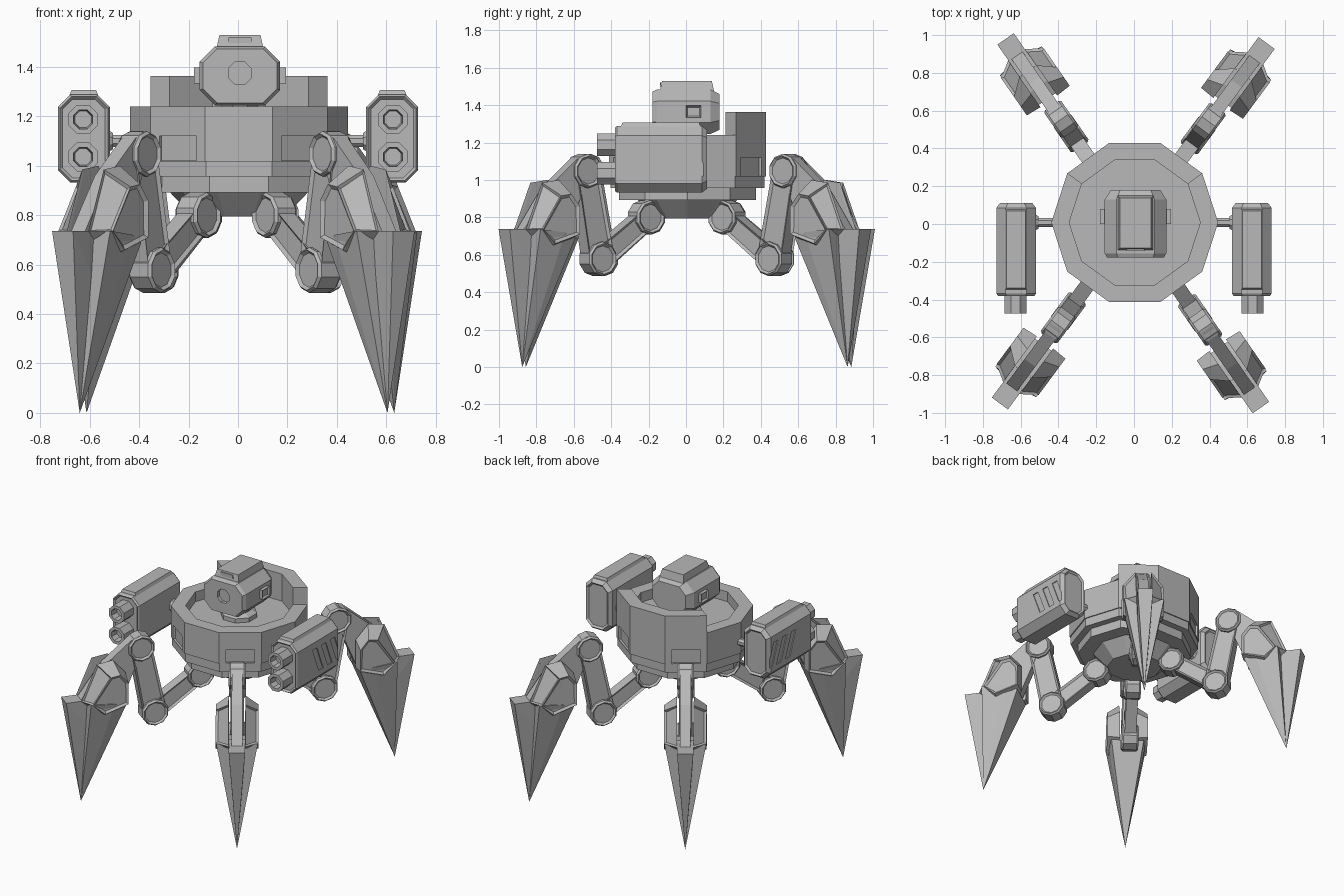
import bpy, bmesh
from math import cos, sin, pi, radians
from mathutils import Matrix, Vector

if "Cube" in bpy.data.objects:
    bpy.data.objects.remove(bpy.data.objects["Cube"])

GREY = (0.48, 0.48, 0.48, 1)
mat = bpy.data.materials.new("plain_grey")
mat.use_nodes = True
mat.diffuse_color = GREY
mat.node_tree.nodes["Principled BSDF"].inputs["Base Color"].default_value = GREY
ID = Matrix.Identity(4)


def finish(name, bm, matrix):
    bmesh.ops.recalc_face_normals(bm, faces=bm.faces)
    mesh = bpy.data.meshes.new(name)
    bm.to_mesh(mesh)
    bm.free()
    mesh.materials.append(mat)
    ob = bpy.data.objects.new(name, mesh)
    bpy.context.collection.objects.link(ob)
    ob.matrix_world = matrix
    return ob


def loft(name, sections, matrix=ID, inset=(0, 0), panels=()):
    """Skin matching outlines; recess panels into the end caps or numbered side faces."""
    bm = bmesh.new()
    rings = [[bm.verts.new(p) for p in s] for s in sections]
    n = len(rings[0])
    sides = []
    for a, b in zip(rings, rings[1:]):
        for i in range(n):
            j = (i + 1) % n
            sides.append(bm.faces.new((a[i], a[j], b[j], b[i])))
    caps = [bm.faces.new(rings[0]), bm.faces.new(rings[-1])]
    bmesh.ops.recalc_face_normals(bm, faces=bm.faces)
    for face, t in list(zip(caps, inset)) + [(sides[i], 0.014) for i in panels]:
        if t:
            bmesh.ops.inset_individual(bm, faces=[face], thickness=t, depth=-0.012)
    return finish(name, bm, matrix)


def hull(name, points, matrix=ID):
    bm = bmesh.new()
    for p in points:
        bm.verts.new(p)
    bmesh.ops.convex_hull(bm, input=bm.verts)
    bmesh.ops.dissolve_limit(bm, angle_limit=0.02, verts=bm.verts, edges=bm.edges)
    return finish(name, bm, matrix)


def lathe(name, profile, sides, matrix=ID, turn=0.0, inset=(0, 0)):
    """Faceted turned shape about local z from (radius, height) pairs."""
    angles = [turn + 2 * pi * i / sides for i in range(sides)]
    return loft(name, [[(r * cos(a), r * sin(a), z) for a in angles] for r, z in profile],
                matrix, inset)


def box(name, x, y, z, taper=0.0, matrix=ID):
    def ring(t, h):
        return [(x[0] + t, y[0] + t, h), (x[1] - t, y[0] + t, h),
                (x[1] - t, y[1] - t, h), (x[0] + t, y[1] - t, h)]
    return loft(name, [ring(0, z[0]), ring(taper, z[1])], matrix)


def plate(name, profile, y0, y1, matrix=ID, inset=(0, 0), profile_end=None, panels=()):
    """Slab with an (x, z) outline, spanning y0 to y1."""
    ends = ((profile, y0), (profile_end or profile, y1))
    return loft(name, [[(a, y, b) for a, b in p] for p, y in ends], matrix, inset, panels)


def octagon(cx, cz, hx, hz, c):
    return [(cx + sx, cz + sz) for sx, sz in (
        (-hx + c, -hz), (hx - c, -hz), (hx, -hz + c), (hx, hz - c),
        (hx - c, hz), (-hx + c, hz), (-hx, hz - c), (-hx, -hz + c))]


def cut(target, cutter):
    cutter.hide_render = True
    cutter.hide_viewport = True
    mod = target.modifiers.new("recess", 'BOOLEAN')
    mod.operation = 'DIFFERENCE'
    mod.solver = 'EXACT'
    mod.object = cutter


# Ten-sided hull: dish, slab, skirt, wall and sunken deck
BODY = Matrix.Translation((0.004, 0.008, 0))
body = lathe("body", [(0.185, 0.795), (0.28, 0.893), (0.385, 0.893), (0.385, 0.957),
                      (0.434, 0.957), (0.434, 1.018), (0.442, 1.018), (0.442, 1.24),
                      (0.347, 1.24), (0.347, 1.17)], 10, BODY)

# Raised wall around the back three sides
arc = [radians(a) for a in (36, 72, 108, 144)]
foot = [(0.442 * cos(a), 0.442 * sin(a)) for a in arc]
foot += [(0.347 * cos(a), 0.347 * sin(a)) for a in reversed(arc)]
loft("back_wall", [[(x, y, z) for x, y in foot] for z in (1.24, 1.363)], BODY)

# Head with neck, side sensors, lens and roof hatch
HEAD = Matrix.Translation((0.008, 0, 0))
lathe("neck", [(0.12, 1.16), (0.12, 1.2), (0.08, 1.22), (0.08, 1.27)], 8, HEAD, pi / 8)
head = loft("head", [[(x, y, z) for x, z in octagon(0, 1.364, 0.163 * s, 0.119 * s, 0.062 * s)]
                     for y, s in ((-0.178, 0.92), (-0.155, 1), (0.13, 1), (0.18, 0.8))], HEAD)
face_out = Matrix.Translation((0.008, -0.19, 1.375)) @ Matrix.Rotation(-pi / 2, 4, 'X')
cut(head, lathe("lens_cutter", [(0.05, 0), (0.05, 0.035)], 8, face_out, pi / 8))
box("head_hatch", (-0.095, 0.095), (-0.14, 0.15), (1.475, 1.53), 0.012, HEAD)
plate("hatch_window", [(-0.05, 1.497), (0.05, 1.497), (0.045, 1.522), (-0.045, 1.522)],
      -0.14, -0.133, HEAD)
for side in (-1, 1):
    sensor = [(0.0, 1.333), (0.08, 1.333), (0.08, 1.397), (0.0, 1.397)]
    loft("side_sensor", [[(side * d, y, z) for y, z in sensor] for d in (0.15, 0.187)],
         HEAD, (0, 0.012))


# Weapon pods, one each side
def weapon_pod(side, label):
    M = Matrix.Translation((side * 0.624, 0, 0))
    pod = loft("pod_" + label,
               [[(x, y, z) for x, z in octagon(0, 1.11, 0.105 - t, 0.178 - t, 0.05 - t * 0.4)]
                for y, t in ((-0.38, 0.008), (-0.368, 0), (0.085, 0), (0.112, 0.02))],
               M, (0.012, 0.014))
    box("pod_top_" + label, (-0.06, 0.06), (-0.35, 0.08), (1.28, 1.306), 0.01, M)
    # slanted vents on the outer face
    for i in range(3):
        y = -0.2 + 0.1 * i
        vent = [(y, 1.19), (y + 0.05, 1.19), (y + 0.12, 1.02), (y + 0.07, 1.02)]
        cut(pod, loft("vent_cutter_" + label,
                      [[(side * d, a, b) for a, b in vent] for d in (0.099, 0.13)], M))
    # twin hollow barrels
    for z in (1.188, 1.036):
        out = Matrix.Translation((side * 0.627, -0.36, z)) @ Matrix.Rotation(pi / 2, 4, 'X')
        lathe("barrel_" + label, [(0.064, 0), (0.064, 0.115), (0.042, 0.115), (0.036, 0.06)],
              8, out, pi / 8)
    # strut to the hull
    arm = Matrix.Translation((side * 0.4, 0.008, 1.1)) @ Matrix.Rotation(side * pi / 2, 4, 'Y')
    lathe("pod_strut_" + label, [(0.026, 0), (0.026, 0.13)], 8, arm, pi / 8)
    lathe("pod_flange_" + label, [(0.035, 0.105), (0.055, 0.135)], 8, arm, pi / 8)


weapon_pod(1, "left")
weapon_pod(-1, "right")

# Legs, drawn in a plane with x outward
HIP, LOW_KNEE, HIGH_KNEE = (0.265, 0.80), (0.578, 0.578), (0.67, 1.048)


def joint(name, p, width, M):
    turn = M @ Matrix.Translation((p[0], 0, p[1])) @ Matrix.Rotation(pi / 2, 4, 'X')
    lathe(name, [(0.082, -width / 2), (0.092, -width / 2 + 0.012),
                 (0.092, width / 2 - 0.012), (0.082, width / 2)],
          10, turn, pi / 10, (0.012, 0.012))


def link(name, p, q, hp, hq, width, M):
    p, q = Vector(p), Vector(q)
    d = (q - p).normalized()
    n = Vector((-d.y, d.x))
    outline = [p + n * hp, q + n * hq, q - n * hq, p - n * hp]
    plate(name, outline, -width / 2, width / 2, M, (0.02, 0.02))


def leg(label, azimuth):
    M = Matrix.Translation((-0.004, 0.004, 0)) @ Matrix.Rotation(radians(azimuth), 4, 'Z')
    joint("hip_" + label, HIP, 0.11, M)
    link("upper_link_" + label, HIP, LOW_KNEE, 0.055, 0.06, 0.08, M)
    joint("low_knee_" + label, LOW_KNEE, 0.115, M)
    link("middle_link_" + label, LOW_KNEE, HIGH_KNEE, 0.078, 0.07, 0.085, M)
    joint("high_knee_" + label, HIGH_KNEE, 0.11, M)
    plate("shin_" + label, [(0.685, 1.138), (0.74, 1.11), (0.92, 0.96), (1.08, 0.737),
                            (0.95, 0.6), (0.8, 0.7), (0.69, 0.965)], -0.035, 0.035, M)
    # armour plate on each side of the shin, with a long panel on its outward slope
    outer = [(0.785, 0.9), (0.87, 1.0), (0.98, 0.985), (1.085, 0.735),
             (0.95, 0.62), (0.785, 0.7)]
    rim = [(0.79, 0.86), (0.845, 0.925), (0.91, 0.915), (1.03, 0.735),
           (0.95, 0.66), (0.79, 0.71)]
    for s in (-1, 1):
        plate("shin_armour_" + label, outer, s * 0.054, s * 0.138, M, (0, 0.018), rim, (2,))
    # pointed foot: narrow outer blade with a flared guard behind it
    tip = (1.07, 0, 0)
    blade, guard = [tip], [tip]
    for s in (-1, 1):
        blade += [(1.187, s * 0.053, 0.737), (0.98, s * 0.053, 0.737), (0.95, s * 0.04, 0.43)]
        guard += [(1.045, s * 0.135, 0.737), (0.88, s * 0.13, 0.72), (0.8, s * 0.11, 0.69),
                  (0.94, s * 0.066, 0.425)]
    hull("foot_blade_" + label, blade, M)
    hull("foot_guard_" + label, guard, M)


for label, azimuth, face in (("back_left", 53.5, 54), ("back_right", 124.7, 126),
                             ("front_right", 233.5, 234), ("front_left", 304.7, 306)):
    leg(label, azimuth)
    # shallow recess in the hull above the leg
    cut(body, box("recess_cutter_" + label, (0.405, 0.5), (-0.093, 0.093), (1.022, 1.12), 0,
                  BODY @ Matrix.Rotation(radians(face), 4, 'Z')))
